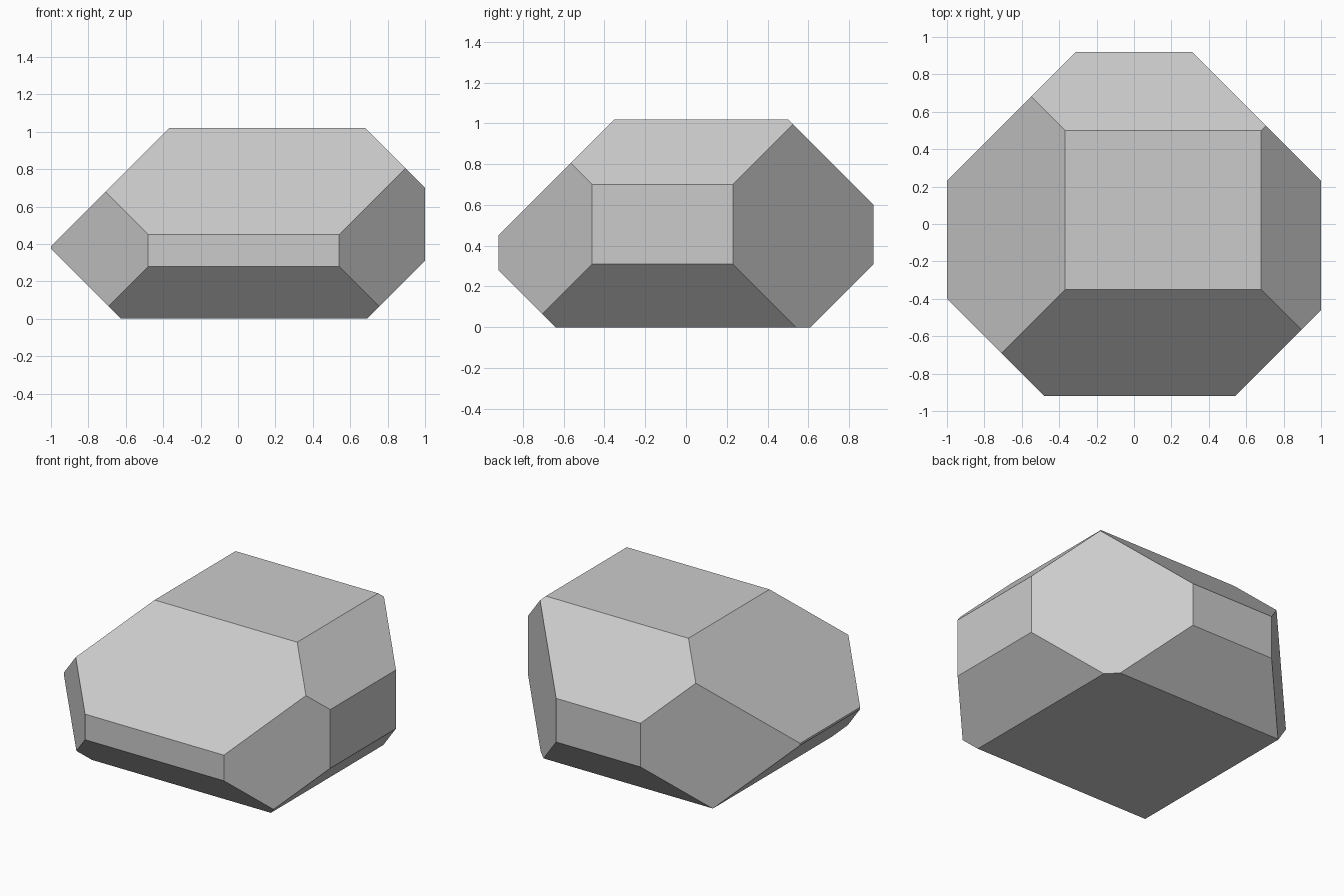
import bpy, bmesh
from mathutils import Vector

if "Cube" in bpy.data.objects:
    bpy.data.objects.remove(bpy.data.objects["Cube"])

# Bounding block
bm = bmesh.new()
bmesh.ops.create_cube(bm, size=1)
for v in bm.verts:
    v.co = Vector((v.co.x * 2, v.co.y * 1.84, (v.co.z + 0.5) * 1.02))


def chamfer(normal, offset):
    """Slice off everything where normal . p > offset, and cap the cut."""
    n = Vector(normal)
    bmesh.ops.bisect_plane(bm, geom=bm.verts[:] + bm.edges[:] + bm.faces[:],
                           dist=1e-5, plane_co=n * (offset / n.length_squared),
                           plane_no=n, clear_outer=True)
    rim = [e for e in bm.edges if e.is_boundary]
    if rim:
        bmesh.ops.holes_fill(bm, edges=rim, sides=0)


# The twelve 45-degree chamfers, one per block edge
chamfers = [
    ((-1, 0, 1), 1.388), ((1, 0, 1), 1.70), ((1, 0, -1), 0.69), ((-1, 0, -1), 0.625),
    ((0, -1, 1), 1.37), ((0, 1, 1), 1.52), ((0, 1, -1), 0.61), ((0, -1, -1), 0.64),
    ((-1, 1, 0), 1.23), ((1, 1, 0), 1.23), ((1, -1, 0), 1.46), ((-1, -1, 0), 1.40),
]
for normal, offset in chamfers:
    chamfer(normal, offset)

bmesh.ops.recalc_face_normals(bm, faces=bm.faces[:])
mesh = bpy.data.meshes.new("faceted_rock")
bm.to_mesh(mesh)
bm.free()
rock = bpy.data.objects.new("faceted_rock", mesh)
bpy.context.collection.objects.link(rock)
